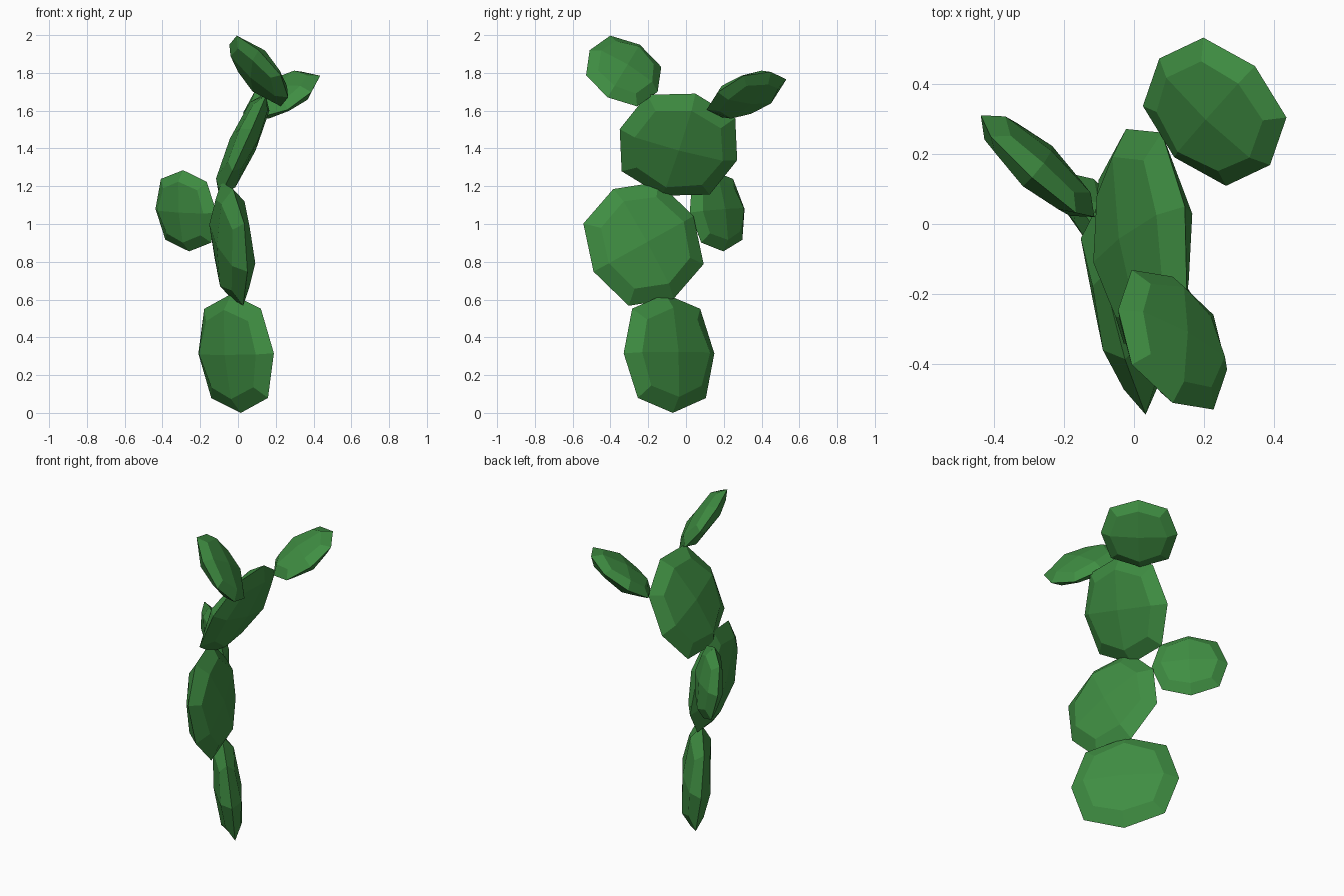
import bpy
from mathutils import Vector, Matrix

if "Cube" in bpy.data.objects:
    bpy.data.objects.remove(bpy.data.objects["Cube"])

green = bpy.data.materials.new("cactus_green")
green.diffuse_color = (0.05, 0.27, 0.055, 1)
green.use_nodes = True
green.node_tree.nodes["Principled BSDF"].inputs["Base Color"].default_value = green.diffuse_color


def pad(name, centre, up, side, thick):
    """Flattened low-poly pad; up and side are its half axes, thick its half thickness."""
    u, f = Vector(up), Vector(side)
    lu, lf = u.length, f.length
    u.normalize()
    f = (f - u * f.dot(u)).normalized()
    n = u.cross(f)
    m = Matrix((f * lf, u * lu, n * thick)).transposed().to_4x4()
    m.translation = Vector(centre)
    bpy.ops.mesh.primitive_cube_add(size=2)
    ob = bpy.context.object
    ob.name = name
    ob.data.transform(m)
    sub = ob.modifiers.new("round", 'SUBSURF')
    sub.levels = sub.render_levels = 1
    sub.use_limit_surface = False
    ob.data.materials.append(green)
    return ob


# main stem of three large pads
pad("base_pad", (-0.01, -0.09, 0.315), (-0.025, -0.02, 0.315), (0.2, -0.24, 0), 0.08)
pad("middle_pad", (-0.03, -0.225, 0.895), (0.004, -0.16, 0.29), (-0.08, 0.28, 0.115), 0.085)
pad("upper_pad", (0.025, -0.04, 1.42), (0.12, 0.09, 0.27), (-0.06, 0.3, -0.11), 0.075)

# small branch pads
pad("side_pad", (-0.275, 0.165, 1.07), (-0.162, 0.145, 0.01), (-0.03, -0.02, 0.215), 0.06)
pad("top_front_pad", (0.11, -0.33, 1.81), (0, -0.18, 0.11), (-0.155, 0.1, 0.13), 0.06)
pad("top_back_pad", (0.23, 0.32, 1.685), (0.115, 0.13, 0.12), (0.15, -0.16, 0.005), 0.06)
